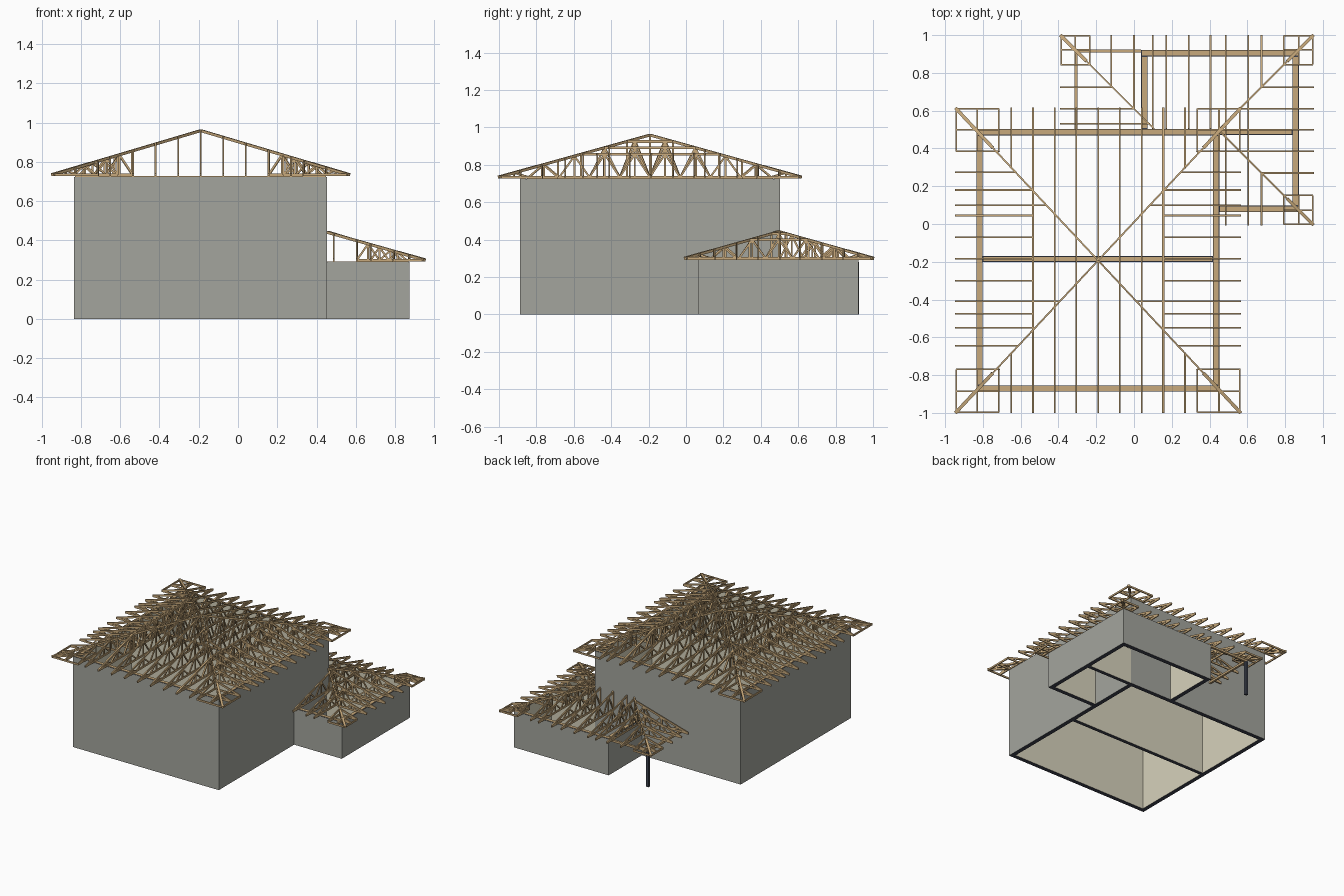
import bpy, bmesh
from mathutils import Vector as V

if "Cube" in bpy.data.objects:
    bpy.data.objects.remove(bpy.data.objects["Cube"])

def mat(name, *c):
    m = bpy.data.materials.new(name)
    m.diffuse_color = (*c, 1)
    m.use_nodes = True
    m.node_tree.nodes["Principled BSDF"].inputs["Base Color"].default_value = m.diffuse_color
    return m

WOOD = mat("timber", .58, .40, .20)
GREY = mat("grey cladding", .37, .375, .34)
CREAM = mat("cream lining", .68, .645, .50)
SLATE = mat("dark slate", .05, .057, .08)

def finish(bm, name, mats):
    bmesh.ops.recalc_face_normals(bm, faces=bm.faces)
    me = bpy.data.meshes.new(name)
    bm.to_mesh(me)
    bm.free()
    for m in mats:
        me.materials.append(m)
    bpy.context.collection.objects.link(bpy.data.objects.new(name, me))

def box(name, x0, x1, y0, y1, z0, z1, mats, rule=None):
    bm = bmesh.new()
    bmesh.ops.create_cube(bm, size=1)
    for v in bm.verts:
        v.co = V(((x0 + x1) / 2 + v.co.x * (x1 - x0), (y0 + y1) / 2 + v.co.y * (y1 - y0),
                  (z0 + z1) / 2 + v.co.z * (z1 - z0)))
    bm.normal_update()
    if rule:
        for f in bm.faces:
            f.material_index = rule(f.normal)
    finish(bm, name, mats)

# --- walls: cladding outside, lining inside, slate edges, timber plate on top
def wall(name, x0, x1, y0, y1, h, out):
    out = V(out)
    def rule(n):
        if abs(n.z) > .5:
            return 2
        d = n.dot(out)
        return 1 if d < -.5 or out.length == 0 else 0
    box(name, x0, x1, y0, y1, 0, h, (GREY, CREAM, SLATE), rule)
    e = .004
    box(name + "_top_plate", x0 + e, x1 - e, y0 + e, y1 - e, h - .008, h + .003, (WOOD,))

T = .034
X0, X1, Y0, Y1, H = -.835, .452, -.888, .503, .724
wall("main_front_wall", X0, X1, Y0, Y0 + T, H, (0, -1, 0))
wall("main_back_wall", X0, X1, Y1 - T, Y1, H, (0, 1, 0))
wall("main_left_wall", X0, X0 + T, Y0 + T, Y1 - T, H, (-1, 0, 0))
wall("main_right_wall", X1 - T, X1, Y0 + T, Y1 - T, H, (1, 0, 0))
wall("main_partition", X0 + T, X1 - T, -.20, -.17, H, (0, 0, 0))
A0, A1, B0, B1, G = .038, .873, .063, .922, .29
wall("wing_front_wall", X1, A1, B0, B0 + T, G, (0, -1, 0))
wall("wing_right_wall", A1 - T, A1, B0 + T, B1 - T, G, (1, 0, 0))
wall("wing_back_wall", A0, A1, B1 - T, B1, G, (0, 1, 0))
wall("wing_left_wall", A0, A0 + T, Y1, B1 - T, G, (-1, 0, 0))
wall("wing_partition", X1, A1 - T, .472, .502, G, (0, 0, 0))

# --- porch post and beams
box("porch_post", -.316, -.296, .905, .925, 0, .28, (SLATE,))
box("porch_side_beam", -.314, -.298, Y1, .923, .276, .292, (WOOD,))
box("porch_back_beam", -.298, A0, .907, .923, .276, .292, (WOOD,))

# --- timber framing helpers
W, D = .008, .014

def beam(bm, p, q, w=W, d=D, side=None):
    p, q = V(p), V(q)
    ax = q - p
    if ax.length < .012:
        return
    ax.normalize()
    side = (V(side) if side else ax.cross(V((0, 0, 1)))).normalized()
    up = side.cross(ax).normalized()
    vs = [bm.verts.new(e + side * s * w / 2 + up * u * d / 2)
          for e in (p, q) for s, u in ((-1, -1), (1, -1), (1, 1), (-1, 1))]
    for i in range(4):
        j = (i + 1) % 4
        bm.faces.new((vs[i], vs[j], vs[4 + j], vs[4 + i]))
    bm.faces.new(vs[3::-1])
    bm.faces.new(vs[4:])

def truss(bm, pts, zf, zb, web=True, n=None, w=W):
    """Bottom chord, top chord along the roof plane, and zigzag webs."""
    pts = [V(p) for p in pts]
    a, b = pts[0], pts[-1]
    line = b - a
    side = (line.y, -line.x, 0)
    top = lambda p: (p.x, p.y, zf(p.x, p.y) - D / 2)
    bot = lambda p: (p.x, p.y, zb + D / 2)
    beam(bm, bot(a), bot(b), w)
    for p, q in zip(pts, pts[1:]):
        beam(bm, top(p), top(q), w)
    if not web:
        return
    high = lambda p: zf(p.x, p.y) - zb > .034
    n = n or max(2, round(line.length / .14))
    nodes = [a + line * j / (2 * n) for j in range(2 * n + 1)]
    for j in range(2 * n):
        p, q = nodes[j], nodes[j + 1]
        if high(p) and high(q):
            beam(bm, (bot, top)[j % 2](p), (top, bot)[j % 2](q), w, .01, side)
    for p in pts + nodes[1::2]:
        if high(p):
            beam(bm, bot(p), top(p), w, .01, side)

def corner(bm, cx, cy, sx, sy, size, zf, zb, apex):
    """Corner frame: eave boards, short jacks both ways, doubled hip foot."""
    for i in range(3):
        o = size * i / 2
        for swap in (0, 1):
            def P(u, v):
                return (cx + sx * v, cy + sy * u) if swap else (cx + sx * u, cy + sy * v)
            p, q, h = P(.004, max(o, .004)), P(size, max(o, .004)), P(o, o)
            beam(bm, (*p, zb + D / 2), (*q, zb + D / 2))
            if i:
                beam(bm, (*p, zf(*p) - D / 2), (*h, zf(*h) - D / 2))
                beam(bm, (*h, zb), (*h, zf(*h) - D / 2), W, .01, (sx, sy, 0))
    c, a = V((cx, cy)), V(apex)
    m = c + (a - c).normalized() * size * 1.25
    beam(bm, (*c, zf(*c) - D / 2), (*m, zf(*m) - D / 2), .018)
    beam(bm, (*c, zb + D / 2), (*m, zb + D / 2), .012)
    beam(bm, (*c, zf(*c) - D / 2), (*a, zf(*a) - D / 2), .009)

# --- main roof
CX, CY, HX, HY, ZB = -.19, -.193, .755, .807, .727
mz = lambda x, y: .966 - .224 * max(abs(x - CX) / HX, abs(y - CY) / HY)
bm = bmesh.new()
for k in range(-3, 4):
    x = CX + k * .115
    r = HY * abs(x - CX) / HX
    mids = [(x, CY - r), (x, CY + r)] if k else [(x, CY)]
    truss(bm, [(x, CY - HY)] + mids + [(x, CY + HY)], mz, ZB, n=10,
          w=.012 if abs(k) == 3 else W)
finish(bm, "main_roof_trusses", (WOOD,))

bm = bmesh.new()
for s in (-1, 1):
    for t in (-1, 1):                       # jacks at front and back
        x = CX + s * .46
        truss(bm, [(x, CY + t * HY), (x, CY + t * HY * .46 / HX)], mz, ZB)
    for y in (.275, .18, .10, .045, -.07, -.185, -.30, -.41, -.475, -.55, -.645):
        hip = HX * abs(y - CY) / HY          # jacks at the sides
        stop = max(hip, .345)
        truss(bm, [(CX + s * HX, y), (CX + s * stop, y)], mz, ZB, n=3)
        if y in (.10, -.41, .18, -.55):
            p, q = (CX + s * stop, y), (CX + s * hip, y)
            beam(bm, (*p, mz(*p) - D / 2), (*q, mz(*q) - D / 2))
finish(bm, "main_roof_jacks", (WOOD,))

bm = bmesh.new()
for s in (-1, 1):
    for t in (-1, 1):
        corner(bm, CX + s * HX, CY + t * HY, -s, -t, .23, mz, ZB, (CX, CY))
finish(bm, "main_roof_hips", (WOOD,))

# --- wing roof, wrapping the back right corner of the main block
RY, S, WB = .4975, .5025, .292
E, L = .95, -.39
wz = lambda x, y: .45 - .142 * max(0, abs(y - RY) / S, (x - E + S) / S, (L + S - x) / S)
N, F = RY + S, RY - S
bm = bmesh.new()
for x in (.10, .17, .29, .405):              # half trusses against the wall
    truss(bm, [(x, N), (x, Y1)], wz, WB)
for x in (.487, .605):                       # truncated trusses across the wing
    r = x - E + S
    truss(bm, [(x, F), (x, RY - r), (x, RY + r), (x, N)], wz, WB, n=7)
finish(bm, "wing_roof_trusses", (WOOD,))

bm = bmesh.new()
r = .675 - E + S
truss(bm, [(.675, N), (.675, RY + r)], wz, WB)
truss(bm, [(.675, F), (.675, RY - r)], wz, WB)
for x in (-.12, 0):
    truss(bm, [(x, N), (x, RY + L + S - x)], wz, WB)
for y in (.725, .61, .50, .385, .27):
    hip = E - S + abs(y - RY)
    stop = max(hip, .605)
    truss(bm, [(E, y), (stop, y)], wz, WB, n=3)
    beam(bm, (stop, y, wz(stop, y) - D / 2), (max(hip, .46), y, wz(hip, y) - D / 2))
for y in (.725, .61, .53):
    truss(bm, [(L, y), (L + S - (y - RY), y)], wz, WB)
finish(bm, "wing_roof_jacks", (WOOD,))

bm = bmesh.new()
corner(bm, E, N, -1, -1, .156, wz, WB, (E - S + .004, RY + .004))
corner(bm, E, F, -1, 1, .156, wz, WB, (E - S + .004, RY - .004))
corner(bm, L, N, 1, -1, .156, wz, WB, (L + S - .006, RY + .006))
finish(bm, "wing_roof_hips", (WOOD,))
